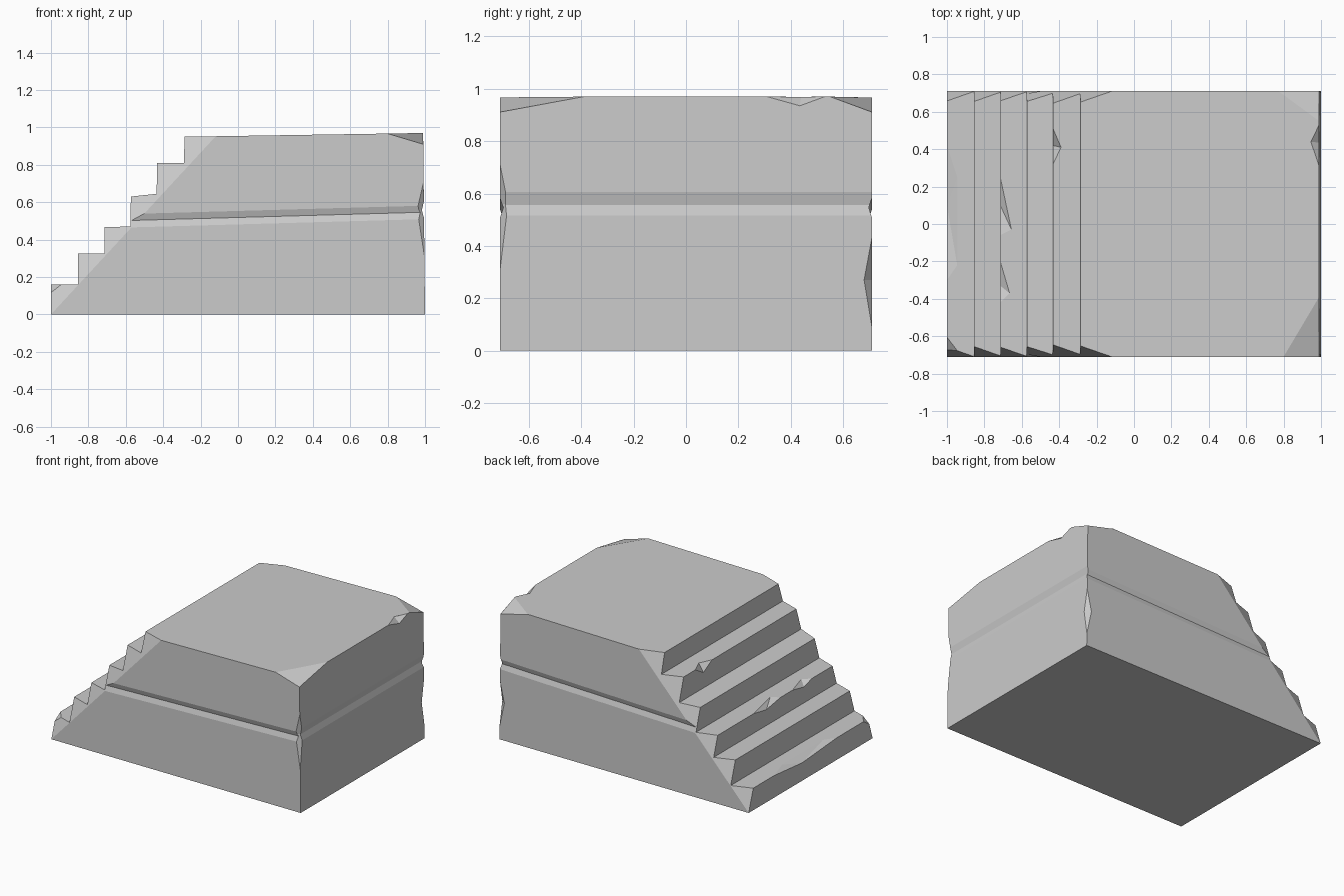
import bpy, bmesh
from mathutils import Vector

if "Cube" in bpy.data.objects:
    bpy.data.objects.remove(bpy.data.objects["Cube"])

W = 0.71  # half depth in y


def make_object(name, bm):
    bmesh.ops.recalc_face_normals(bm, faces=bm.faces)
    mesh = bpy.data.meshes.new(name)
    bm.to_mesh(mesh)
    bm.free()
    ob = bpy.data.objects.new(name, mesh)
    bpy.context.collection.objects.link(ob)
    return ob


# Stepped profile extruded along y
profile = [(-1, 0), (-1, .16), (-.855, .16), (-.855, .325), (-.715, .325),
           (-.715, .467), (-.575, .47), (-.573, .63), (-.435, .645),
           (-.433, .81), (-.29, .81), (-.285, .95), (.99, .97), (1, 0)]
bm = bmesh.new()
face = bm.faces.new([bm.verts.new((x, -W, z)) for x, z in profile])
ext = bmesh.ops.extrude_face_region(bm, geom=[face])
bmesh.ops.translate(bm, vec=(0, 2 * W, 0),
                    verts=[v for v in ext['geom'] if isinstance(v, bmesh.types.BMVert)])
stairs = make_object("stone_stair_block", bm)


def cut(points):
    """Carve the convex hull of the points out of the block."""
    bm = bmesh.new()
    for p in points:
        bm.verts.new(p)
    bmesh.ops.convex_hull(bm, input=bm.verts[:])
    cutter = make_object("cutter", bm)
    cutter.hide_render = True
    mod = stairs.modifiers.new("cut", 'BOOLEAN')
    mod.operation = 'DIFFERENCE'
    mod.solver = 'EXACT'
    mod.object = cutter
    bpy.context.view_layer.objects.active = stairs
    bpy.ops.object.modifier_apply(modifier=mod.name)
    bpy.data.objects.remove(cutter)


for s in (-1, 1):
    # Bevelled ends of the steps, along the stair diagonal
    pts = []
    for z in (-.1, 1.1):
        x = -1 + .925 * z
        pts += [(x, s * W, z), (x, s * .95, z),
                (x - .367, s * (W - .24), z + .34), (x - .367, s * .95, z + .34)]
    cut(pts)
    # Sloping V groove on front and back
    pts = []
    for x, z in ((-.65, .463), (1.05, .511)):
        pts += [(x, s * W, z), (x, s * (W - .012), z + .037),
                (x, s * W, z + .072), (x, s * .8, z + .037)]
    cut(pts)

# V groove on the right face
pts = []
for y in (-.8, .8):
    pts += [(.9947, y, .515), (.983, y, .557), (.9938, y, .605), (1.1, y, .557)]
cut(pts)

# Chips: points on the block's surface, plus one point outside the edge
chips = [
    # top right corners
    [(.8, -W, .967), (.99, -W, .91), (.94, -.645, .969), (.99, -.39, .97), (1.1, -.85, 1.1)],
    [(.77, W, .966), (.99, W, .91), (.94, .67, .969), (.99, .55, .97), (1.1, .85, 1.1)],
    # top right edge
    [(.99, .31, .97), (.99, .53, .97), (.945, .44, .969), (.9904, .435, .935), (1.1, .43, 1.1)],
    # right vertical edges
    [(.997, -W, .31), (.9925, -W, .71), (.958, -W, .56), (.9943, -.68, .56), (1.1, -.85, .55)],
    [(.999, W, .09), (.9955, W, .43), (.96, W, .27), (.997, .68, .27), (1.1, .85, .27)],
    # step edges
    [(-.433, .32, .81), (-.433, .51, .81), (-.39, .41, .81), (-.434, .42, .755), (-.5, .42, .9)],
    [(-.715, -.06, .467), (-.715, .25, .467), (-.655, -.03, .4685), (-.715, .1, .44), (-.8, .1, .55)],
    [(-.715, -.42, .467), (-.715, -.2, .467), (-.665, -.37, .468), (-.715, -.33, .44), (-.8, -.33, .55)],
    [(-1, -.3, .16), (-1, .42, .16), (-.945, .25, .16), (-.945, -.22, .16), (-1, .1, .13), (-1.1, .05, .25)],
    # lowest step corner
    [(-1, -.605, .16), (-.935, -.69, .16), (-1, -.69, .105), (-1.1, -.8, .25)],
]
for c in chips:
    cut(c)
